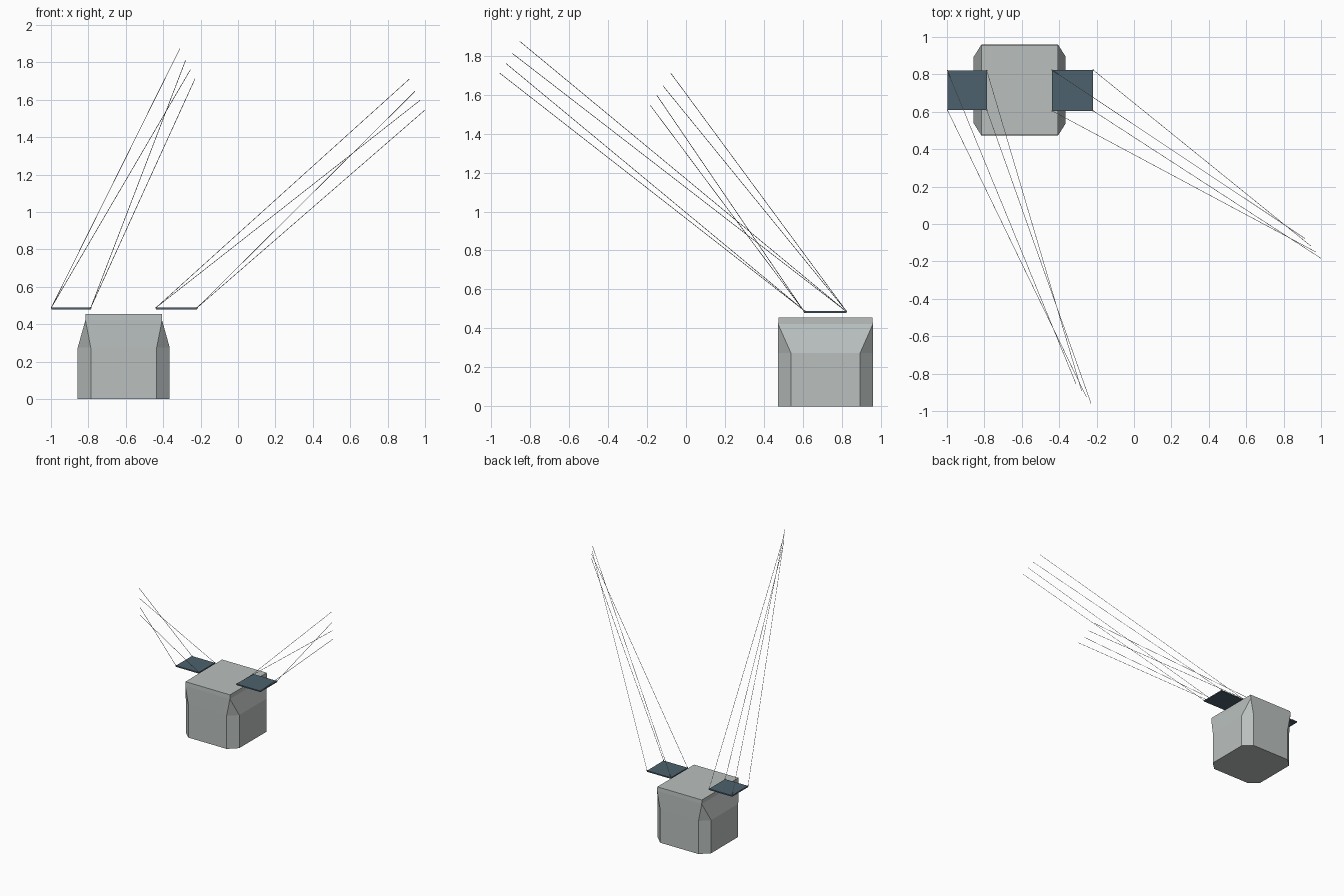
import bpy, bmesh
from mathutils import Vector

if "Cube" in bpy.data.objects:
    bpy.data.objects.remove(bpy.data.objects["Cube"])


def material(name, rgb):
    m = bpy.data.materials.new(name)
    m.diffuse_color = (*rgb, 1)
    m.use_nodes = True
    m.node_tree.nodes["Principled BSDF"].inputs["Base Color"].default_value = m.diffuse_color
    return m


grey = material("pale grey", (0.49, 0.53, 0.52))
slate = material("slate blue", (0.075, 0.12, 0.155))
cord = material("light cord", (0.5, 0.5, 0.48))
brass = material("brass", (0.3, 0.14, 0.05))


def finish(bm, name, mat):
    bmesh.ops.recalc_face_normals(bm, faces=bm.faces)
    me = bpy.data.meshes.new(name)
    bm.to_mesh(me)
    bm.free()
    me.materials.append(mat)
    ob = bpy.data.objects.new(name, me)
    bpy.context.collection.objects.link(ob)
    return ob


def box(name, lo, hi, mat):
    bm = bmesh.new()
    bmesh.ops.create_cube(bm, size=1)
    lo, hi = Vector(lo), Vector(hi)
    for v in bm.verts:
        v.co = (lo + hi) / 2 + v.co * (hi - lo)
    return finish(bm, name, mat)


# Body: octagonal lower prism whose chamfers taper to points under a square lip
CX, CY = -0.611, 0.716
SIGNS = [(-1, -1), (1, -1), (1, 1), (-1, 1)]
bm = bmesh.new()


def vert(x, y, z):
    return bm.verts.new((CX + x, CY + y, z))


def octagon(z):
    ring = []
    for i, (sx, sy) in enumerate(SIGNS):
        pair = [vert(sx * 0.246, sy * 0.178, z), vert(sx * 0.176, sy * 0.244, z)]
        ring += pair if i % 2 == 0 else pair[::-1]
    return ring


base, waist = octagon(0), octagon(0.275)
neck = [vert(sx * 0.205, sy * 0.243, 0.422) for sx, sy in SIGNS]
top = [vert(sx * 0.205, sy * 0.241, 0.456) for sx, sy in SIGNS]
bm.faces.new(base)
bm.faces.new(top)
for i in range(8):
    j = (i + 1) % 8
    bm.faces.new((base[i], base[j], waist[j], waist[i]))
for i in range(4):
    j = (i + 1) % 4
    a, b, c = waist[2 * i], waist[2 * i + 1], waist[(2 * i + 2) % 8]
    bm.faces.new((a, b, neck[i]))
    bm.faces.new((b, c, neck[j], neck[i]))
    bm.faces.new((neck[i], neck[j], top[j], top[i]))
finish(bm, "body", grey)


def line(name, a, b, r=0.0015):
    a, b = Vector(a), Vector(b)
    bm = bmesh.new()
    bmesh.ops.create_cone(bm, cap_ends=True, segments=6, radius1=r, radius2=r,
                          depth=(b - a).length)
    turn = (b - a).to_track_quat('Z', 'Y')
    for v in bm.verts:
        v.co = turn @ v.co + (a + b) / 2
    return finish(bm, name, cord)


# Two flat plates, each with a cord and small fitting at every corner
plates = {
    "left": ((-0.998, -0.787), (0.61, 0.82),
             [(-0.31, -0.855, 1.875), (-0.28, -0.892, 1.812),
              (-0.255, -0.924, 1.76), (-0.23, -0.958, 1.712)]),
    "right": ((-0.438, -0.218), (0.605, 0.823),
              [(0.915, -0.078, 1.71), (0.946, -0.118, 1.645),
               (0.973, -0.15, 1.597), (0.999, -0.183, 1.545)]),
}
for side, (xs, ys, ends) in plates.items():
    box(side + "_plate", (xs[0], ys[0], 0.479), (xs[1], ys[1], 0.489), slate)
    corners = [(x, y) for y in reversed(ys) for x in xs]
    for i, ((x, y), end) in enumerate(zip(corners, ends)):
        box(f"{side}_fitting_{i}", (x - 0.003, y - 0.003, 0.485),
            (x + 0.003, y + 0.003, 0.492), brass)
        line(f"{side}_cord_{i}", (x, y, 0.489), end)
